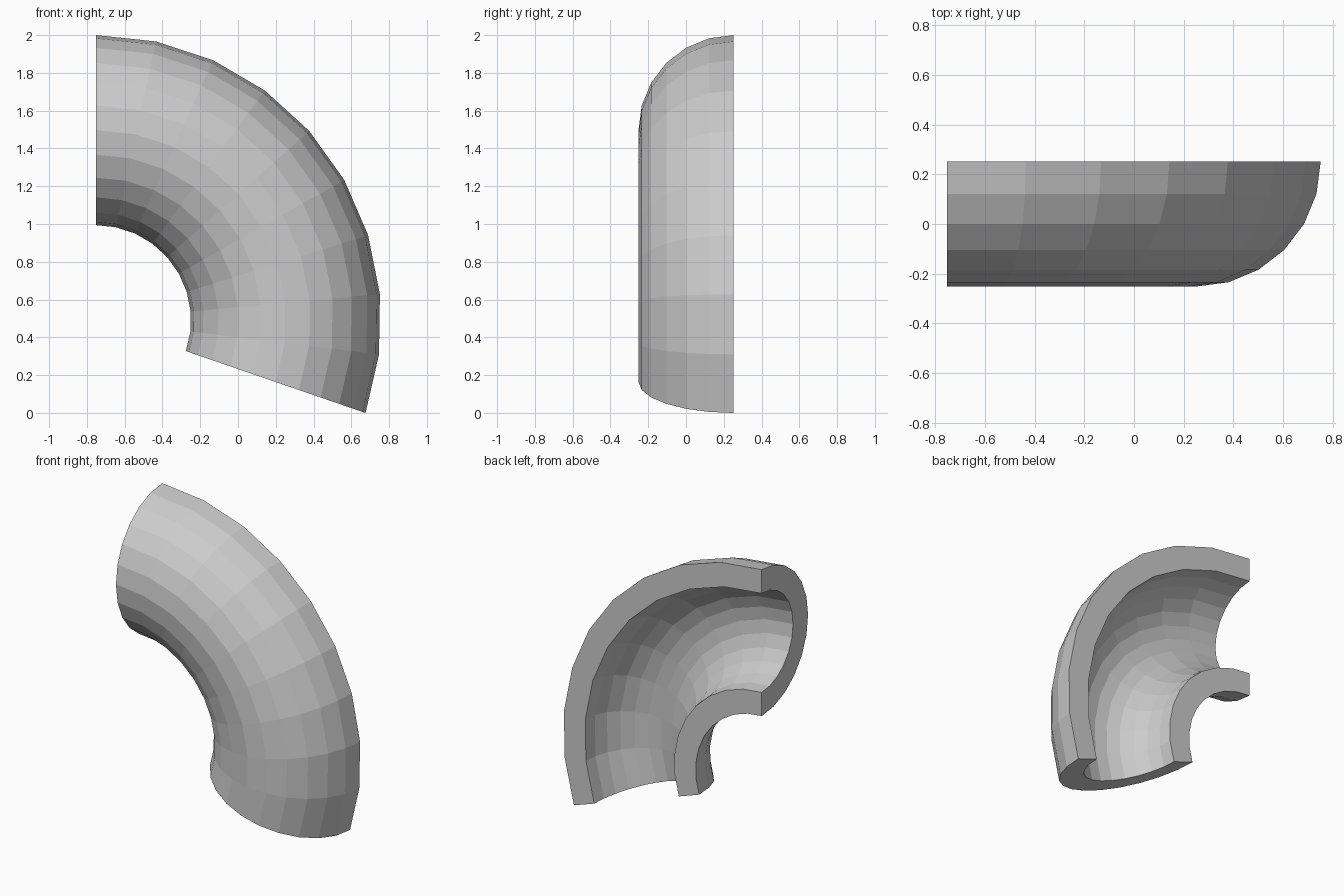
import bpy, bmesh, math
from mathutils import Vector

if "Cube" in bpy.data.objects:
    bpy.data.objects.remove(bpy.data.objects["Cube"])

# Split pipe elbow: half-ring profile swept around a bend axis
BEND, OUTER, INNER = 1.006, 0.503, 0.34   # bend radius, pipe outer/inner radius
SWEEP, STEPS, SIDES = math.radians(109), 9, 12
BACK = OUTER / 2                          # y of the cut plane
CENTRE = Vector((-0.7515, BACK, 2 - BEND - OUTER))


def half_circle(radius):
    return [CENTRE + Vector((0, -radius * math.sin(math.pi * i / SIDES),
                             BEND + radius * math.cos(math.pi * i / SIDES)))
            for i in range(SIDES + 1)]


bm = bmesh.new()

# C-shaped profile at the upper end, made of quads between the two arcs
outer = [bm.verts.new(p) for p in half_circle(OUTER)]
inner = [bm.verts.new(p) for p in half_circle(INNER)]
profile = [bm.faces.new((outer[i], outer[i + 1], inner[i + 1], inner[i]))
           for i in range(SIDES)]

# Sweep the profile, keeping the start face as the upper end cap
bmesh.ops.spin(bm, geom=bm.verts[:] + bm.edges[:] + profile, cent=CENTRE,
               axis=(0, 1, 0), angle=SWEEP, steps=STEPS, use_duplicate=False)
bmesh.ops.remove_doubles(bm, verts=bm.verts[:], dist=1e-5)

# Restore the start cap if the sweep consumed it
rim = [e for e in bm.edges if e.is_boundary]
if rim:
    bmesh.ops.contextual_create(bm, geom=rim)
bmesh.ops.recalc_face_normals(bm, faces=bm.faces[:])

mesh = bpy.data.meshes.new("half_pipe_elbow")
bm.to_mesh(mesh)
bm.free()
bpy.context.collection.objects.link(bpy.data.objects.new("half_pipe_elbow", mesh))
